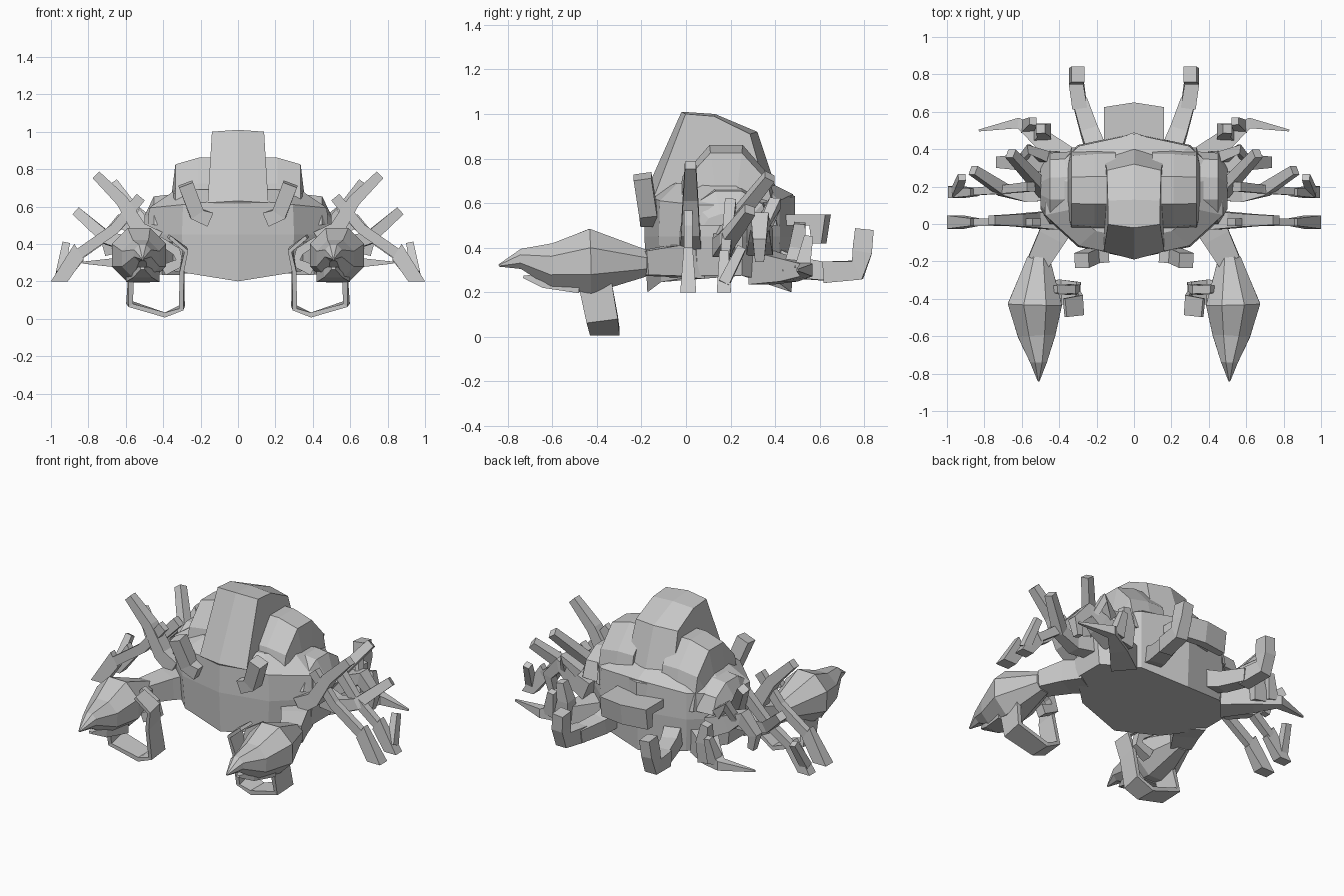
import bpy
import bmesh
from math import sin, cos, pi, tau, sqrt
from mathutils import Vector

old = bpy.data.objects.get("Cube")
if old:
    bpy.data.objects.remove(old, do_unlink=True)

grey = bpy.data.materials.new("shell_grey")
grey.use_nodes = True
tone = (.58, .58, .58, 1)
grey.diffuse_color = tone
grey.node_tree.nodes["Principled BSDF"].inputs["Base Color"].default_value = tone

ACROSS, ALONG, UP = Vector((1, 0, 0)), Vector((0, 1, 0)), Vector((0, 0, 1))


def skin(name, rings):
    """Join a row of equal rings into a closed flat-faced solid."""
    bm = bmesh.new()
    loops = [[bm.verts.new(point) for point in ring] for ring in rings]
    count = len(loops[0])
    for first, second in zip(loops, loops[1:]):
        for i in range(count):
            j = (i + 1) % count
            bm.faces.new((first[i], first[j], second[j], second[i]))
    bm.faces.new(loops[0])
    bm.faces.new(loops[-1])
    bmesh.ops.recalc_face_normals(bm, faces=bm.faces)
    mesh = bpy.data.meshes.new(name)
    bm.to_mesh(mesh)
    bm.free()
    mesh.materials.append(grey)
    part = bpy.data.objects.new(name, mesh)
    bpy.context.collection.objects.link(part)


def pair(name, rings):
    """Make the left part and its mirrored twin."""
    skin("left_" + name, rings)
    skin("right_" + name, [[(-x, y, z) for x, y, z in ring] for ring in rings])


def sweep(name, points, sizes, side, flat=1, sides=4):
    """Carry a regular section along a path; flat is its height over its width."""
    points = [Vector(point) for point in points]
    last = len(points) - 1
    radius = .5 / cos(pi / sides)
    rings = []
    for i, (centre, size) in enumerate(zip(points, sizes)):
        heading = (points[min(i + 1, last)] - points[max(i - 1, 0)]).normalized()
        wide = (side - heading * side.dot(heading)).normalized() * size * radius
        tall = heading.cross(wide) * flat
        angles = [(k + .5) * tau / sides for k in range(sides)]
        rings.append([centre + wide * cos(a) + tall * sin(a) for a in angles])
    pair(name, rings)


def limb(name, points, root, tip, side, flat=1):
    """Sweep a box section that tapers evenly from root to tip."""
    steps = len(points) - 1
    sizes = [root + (tip - root) * i / steps for i in range(steps + 1)]
    sweep(name, points, sizes, side, flat)


def flat_limb(name, y, lean, points, root, tip, flat=1):
    """Tapered limb drawn in the front plane, leaning back with height."""
    limb(name, [(x, y + lean * z, z) for x, z in points], root, tip, ALONG, flat)


def foot(name, y, x, z, top, sole):
    """Flared foot ending in a level sole on the ground height of the keel."""
    rings = []
    for centre, height, size in ((x, z, top), (.955, .2, sole)):
        rings.append([(centre + i * size / 2, y + j * size * .4, height + i * (height - .2) / 4)
                      for i, j in ((-1, -1), (1, -1), (1, 1), (-1, 1))])
    pair(name, rings)


def arch_shell(name, middle, reach, height, columns):
    """Faceted half arch whose columns (x, scale) shrink outwards."""
    rings = []
    for x, scale in columns:
        angles = [k * pi / 5 for k in range(6)]
        rings.append([(x, middle - reach * sqrt(scale) * cos(a), .5 + height * scale * sin(a))
                      for a in angles])
    pair(name, rings)


# Body: ten-sided layers, with a keel that rises towards the sides
layers = []
for scale, z, rise in ((.98, .2, .16), (1.02, .45, 0), (1, .64, -.1), (.7, .69, 0)):
    layer = []
    for k in range(10):
        x = .5 * scale * sin(k * tau / 10)
        y = .15 - .33 * scale * cos(k * tau / 10)
        layer.append((x, y, z + rise * abs(x)))
    layers.append(layer)
skin("body", layers)

# Tall centre shell, pointed along its middle at the front and back
ridge = [(-.1, .5), (-.19, .63), (-.02, 1.01), (.13, 1), (.32, .92), (.4, .68), (.49, .63), (.49, .5)]
skin("centre_shell", [[(side * (.2 - .06 * z), y - abs(side) * .15 * (y - .1), z - abs(side) * .01)
                       for y, z in ridge] for side in (-1, 0, 1)])

# Stepped side shells
arch_shell("middle_shell", .18, .24, .38, ((.1, 1), (.21, 1), (.335, .9), (.355, .45)))
arch_shell("outer_shell", .19, .2, .18, ((.3, 1), (.45, .9), (.5, .3)))

# Tail flap with a turned-down end
flap = [(.4, .55), (.65, .55), (.63, .42), (.58, .42), (.57, .5), (.4, .5)]
skin("tail", [[(side * .16, y - abs(side) * .1 * (y - .4), z) for y, z in flap]
              for side in (-1, 0, 1)])

# Eye stalks
flat_limb("eye", -.08, -.16, [(.15, .53), (.22, .56), (.28, .72)], .08, .08)

# Large pincers: arm, pointed upper jaw and short lower jaw
limb("arm", [(.38, .04, .34), (.44, -.07, .34), (.51, -.2, .33)], .18, .12, ACROSS, .9)
sweep("claw", [(.51, -.18, .33), (.53, -.43, .34), (.52, -.6, .32), (.51, -.74, .35), (.51, -.84, .32)],
      (.12, .29, .2, .09, .01), ACROSS, sides=8)
limb("lower_jaw", [(.51, -.48, .25), (.51, -.64, .25), (.51, -.73, .27)], .18, .02, ACROSS, .6)

# Thin bent band slung below each pincer
hook = [(.57, .26), (.58, .08), (.39, .02), (.3, .06), (.3, .26), (.28, .37), (.37, .44)]
flat_limb("claw_band", -.36, -.2, hook, .15, .1, .2)
flat_limb("claw_knuckle", -.35, 0, [(.4, .26), (.31, .3), (.33, .36), (.42, .42)], .06, .04)

# Front walking legs
flat_limb("front_thigh", .02, 0, [(.43, .42), (.53, .48), (.62, .63), (.76, .77)], .1, .05)
flat_limb("front_shin", .01, 0, [(.52, .65), (.66, .48), (.86, .34)], .04, .04, 1.4)
foot("front_foot", .01, .85, .36, .05, .09)

# Middle walking legs
flat_limb("middle_thigh", -.14, .75, [(.45, .42), (.58, .4), (.7, .43), (.86, .57)], .1, .05)
flat_limb("middle_shin", .14, .1, [(.55, .6), (.68, .46), (.86, .33)], .05, .04, 1.2)
foot("middle_foot", .17, .85, .35, .05, .08)
flat_limb("middle_spur", .05, .5, [(.95, .24), (.92, .4)], .05, .04)

# Folded rear walking legs
flat_limb("rear_thigh", -.2, .8, [(.46, .45), (.55, .57), (.66, .72)], .07, .05)
flat_limb("rear_shin", .33, 0, [(.42, .42), (.54, .47), (.63, .52), (.71, .43), (.69, .34)], .12, .04)
flat_limb("rear_hook", .1, .5, [(.48, .52), (.56, .6), (.6, .48)], .06, .04)

# Rear side spikes with upright horns
limb("spike", [(.36, .34, .31), (.5, .46, .3), (.62, .54, .3), (.83, .5, .3)], .15, .01, UP)
limb("spike_horn", [(.5, .48, .28), (.48, .5, .4), (.5, .51, .51)], .1, .05, ACROSS)
limb("spike_barb", [(.57, .52, .3), (.54, .55, .45)], .07, .04, ACROSS)

# Upturned swimming paddles
limb("paddle_stem", [(.19, .36, .36), (.24, .5, .31), (.29, .66, .29)], .11, .08, ACROSS)
limb("paddle_tip", [(.29, .62, .29), (.31, .77, .3), (.31, .79, .38), (.3, .8, .48)], .08, .07, ACROSS, 1.2)
